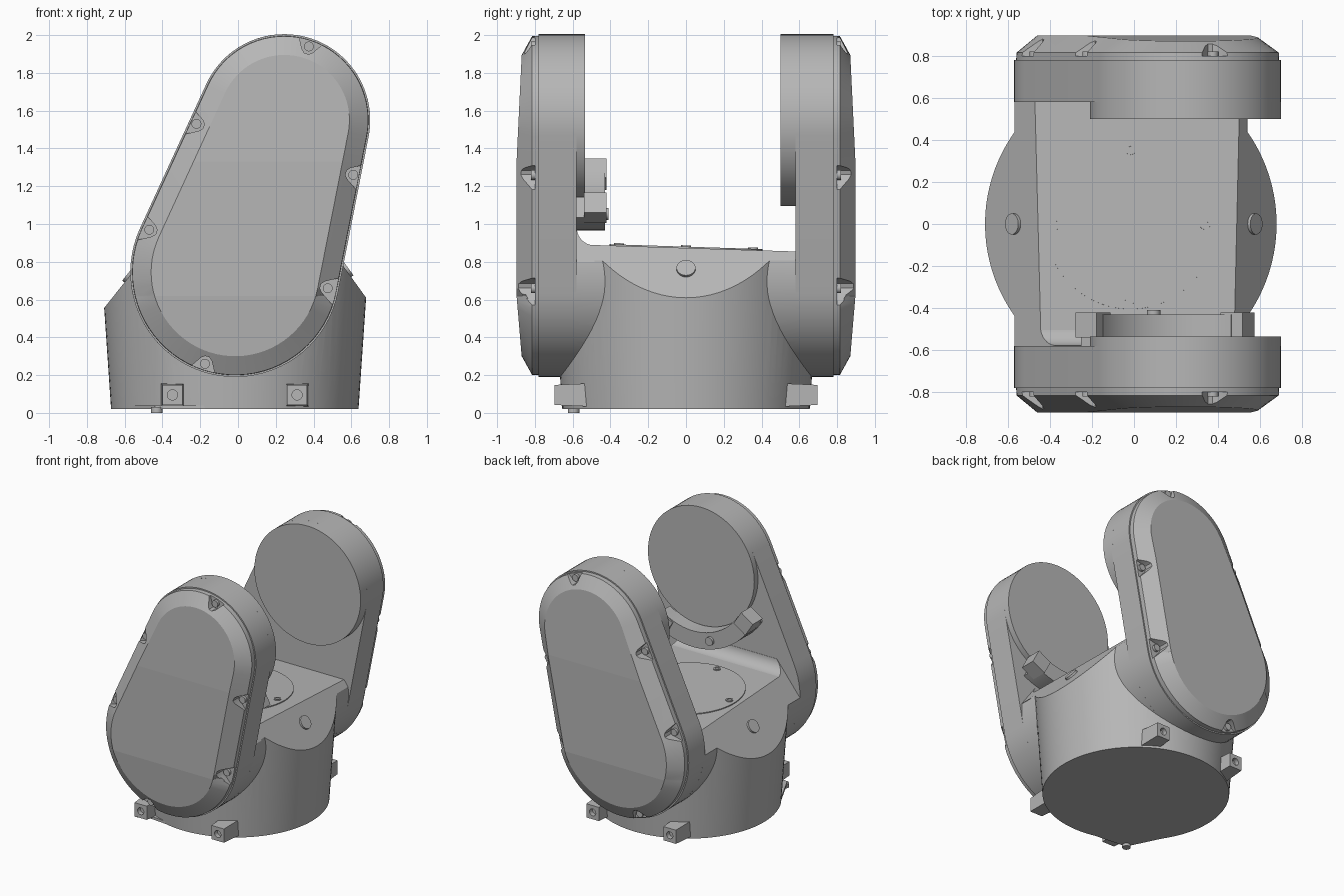
import bpy, bmesh
from math import pi, cos, sin, radians, hypot, atan2, acos
from mathutils import Vector, Matrix

if "Cube" in bpy.data.objects:
    bpy.data.objects.remove(bpy.data.objects["Cube"])

grey = bpy.data.materials.new("machine grey")
grey.use_nodes = True
grey.diffuse_color = (0.47, 0.47, 0.47, 1)
grey.node_tree.nodes["Principled BSDF"].inputs["Base Color"].default_value = grey.diffuse_color

LOW, LOW_R = Vector((-0.015, 0.745)), 0.555    # lower arm end (x, z)
TOP, TOP_R = Vector((0.245, 1.55)), 0.455      # upper arm end (x, z)
CX = -0.017


def activate(ob):
    bpy.ops.object.select_all(action="DESELECT")
    ob.select_set(True)
    bpy.context.view_layer.objects.active = ob


def smooth(ob, angle=20):
    activate(ob)
    bpy.ops.object.shade_smooth_by_angle(angle=radians(angle))


def finish(bm, name):
    bmesh.ops.recalc_face_normals(bm, faces=bm.faces)
    mesh = bpy.data.meshes.new(name)
    bm.to_mesh(mesh)
    bm.free()
    mesh.materials.append(grey)
    ob = bpy.data.objects.new(name, mesh)
    bpy.context.collection.objects.link(ob)
    smooth(ob)
    return ob


def boolean(ob, cutter, operation):
    mod = ob.modifiers.new("cut", "BOOLEAN")
    mod.operation, mod.object, mod.solver = operation, cutter, "EXACT"
    activate(ob)
    bpy.ops.object.modifier_apply(modifier=mod.name)
    bpy.data.objects.remove(cutter)
    smooth(ob)


def cylinder(name, centre, axis, r, depth, r2=None, sides=64):
    bm = bmesh.new()
    turn = Vector(axis).to_track_quat("Z", "Y").to_matrix().to_4x4()
    bmesh.ops.create_cone(bm, cap_ends=True, segments=sides, radius1=r, radius2=r2 or r,
                          depth=depth, matrix=Matrix.Translation(centre) @ turn)
    return finish(bm, name)


def loft(bm, rings):
    """Skin a list of (y, [(x, z), ...]) rings and close both ends."""
    loops = [[bm.verts.new((x, y, z)) for x, z in pts] for y, pts in rings]
    n = len(loops[0])
    for a, b in zip(loops, loops[1:]):
        for i in range(n):
            bm.faces.new((a[i], a[(i + 1) % n], b[(i + 1) % n], b[i]))
    bm.faces.new(loops[0])
    bm.faces.new(loops[-1])
    return loops


def prism(name, y0, y1, pts):
    bm = bmesh.new()
    loft(bm, [(y0, pts), (y1, pts)])
    return finish(bm, name)


def arc(c, r, a0, a1, n):
    return [(c[0] + r * cos(a0 + (a1 - a0) * i / n), c[1] + r * sin(a0 + (a1 - a0) * i / n))
            for i in range(n + 1)]


def arm_outline(inset=0):
    d = TOP - LOW
    phi, beta = atan2(d.y, d.x), acos((LOW_R - TOP_R) / d.length)
    return (arc(TOP, TOP_R - inset, phi - beta, phi + beta, 36)
            + arc(LOW, LOW_R - inset, phi + beta, phi + 2 * pi - beta, 40))


def bisect(bm, co, no, trim=False):
    cut = bmesh.ops.bisect_plane(bm, geom=bm.verts[:] + bm.edges[:] + bm.faces[:], dist=1e-5,
                                 plane_co=co, plane_no=no, clear_outer=trim)
    if trim:
        edges = [e for e in cut["geom_cut"] if isinstance(e, bmesh.types.BMEdge)]
        bmesh.ops.holes_fill(bm, edges=edges, sides=0)


# Base: tapered round foot merged with a cross drum, trimmed by sloping planes
base = cylinder("base", (CX, 0, 0.51), (0, 0, 1), 0.655, 0.98, 0.722, 96)
boolean(base, cylinder("cross_drum", (LOW.x, 0, LOW.y), (0, 1, 0), LOW_R, 1.2, sides=96), "UNION")
deck_normal = Vector((0, 0.032, 1)).normalized()
right_normal = Vector((1.39, 0, 1)).normalized()
left_normal = Vector((-1.26, 0, 1)).normalized()
bm = bmesh.new()
bm.from_mesh(base.data)
bisect(bm, (0, 0, 0.873), deck_normal, True)
bisect(bm, (0.57, 0, 0.76), right_normal, True)
bisect(bm, (-0.57, 0, 0.73), left_normal, True)
bmesh.ops.recalc_face_normals(bm, faces=bm.faces)
bm.to_mesh(base.data)
bm.free()
smooth(base)

# Deck plate with four screws, and a plug on each slope
cylinder("deck_plate", (CX, 0, 0.873), deck_normal, 0.405, 0.014, sides=96)
for i in range(4):
    x, y = 0.355 * cos(i * pi / 2), 0.355 * sin(i * pi / 2)
    z = 0.88 - 0.032 * y
    screw = cylinder("deck_screw", (CX + x, y, z), deck_normal, 0.026, 0.014, sides=24)
    boolean(screw, cylinder("socket", (CX + x, y, z + 0.012), deck_normal, 0.016, 0.02, sides=6),
            "DIFFERENCE")
cylinder("right_plug", (0.57, 0, 0.76), right_normal, 0.05, 0.03, sides=32)
cylinder("left_plug", (-0.57, 0, 0.73), left_normal, 0.05, 0.03, sides=32)

# Concave fillet between deck and front arm
bm = bmesh.new()
curve = [(-0.6, 0.8), (-0.6, 0.98)] + arc((-0.485, 0.98), 0.093, pi, 1.5 * pi, 10) + [(-0.485, 0.8)]
loops = [[bm.verts.new((x, y, z)) for y, z in curve] for x in (-0.6, 0.6)]
for i in range(len(curve)):
    j = (i + 1) % len(curve)
    bm.faces.new((loops[0][i], loops[0][j], loops[1][j], loops[1][i]))
for loop in loops:
    bm.faces.new(loop)
bisect(bm, (0.57, 0, 0.76), right_normal, True)
bisect(bm, (-0.57, 0, 0.73), left_normal, True)
finish(bm, "deck_fillet")

# Arms, covers, bearing faces and lugs for front (-1) and back (+1)
screws = [(0.375, 1.94), (-0.22, 1.53), (0.61, 1.26), (-0.47, 0.97), (0.475, 0.66), (-0.175, 0.26)]
for side, label, bearing_y in ((-1, "front", 0.535), (1, "back", 0.5)):
    prism(label + "_arm", side * 0.58, side * 0.78, arm_outline())
    cylinder(label + "_bearing", (TOP.x, side * (bearing_y + 0.6) / 2, TOP.y), (0, 1, 0),
             TOP_R, 0.6 - bearing_y, sides=80)

    # Cover with chamfered rim and gently folded outer panel
    bm = bmesh.new()
    loft(bm, [(side * 0.77, arm_outline(0.009)), (side * 0.815, arm_outline(0.011)),
              (side * 0.87, arm_outline(0.11))])
    for z in (0.62, 1.33):
        bisect(bm, (0, 0, z), (0, 0, 1))
    for v in bm.verts:
        if abs(v.co.y) > 0.869:
            z = v.co.z
            fall = max(0, (0.62 - z) / 0.32, (z - 1.33) / 0.56)
            v.co.y = side * (0.897 - 0.027 * fall)
    cover = finish(bm, label + "_cover")

    # Screw pockets around the rim
    bm = bmesh.new()
    seats = []
    for p in map(Vector, screws):
        d = TOP - LOW
        t = min(1, max(0, (p - LOW).dot(d) / d.length_squared))
        inward = (LOW + d * t - p).normalized()
        along = Vector((-inward.y, inward.x))
        pts = [p + along * u + inward * v
               for u, v in ((-0.085, -0.065), (-0.03, 0.025), (-0.012, 0.04),
                            (0.012, 0.04), (0.03, 0.025), (0.085, -0.065))]
        loft(bm, [(side * 0.8, pts), (side * 1.0, pts)])
        seats.append(p)
    boolean(cover, finish(bm, "pocket_cutter"), "DIFFERENCE")
    for poly in cover.data.polygons:
        if poly.area > 0.1:
            poly.use_smooth = False
    for p in seats:
        cylinder(label + "_cover_screw", (p.x, side * 0.805, p.y), (0, 1, 0), 0.026, 0.03, sides=20)

    # Mounting lugs with bolt holes
    for x in (CX - 0.33, CX + 0.33):
        def square(h):
            return [(x + a * h, 0.095 + b * h) for a, b in ((-1, -1), (1, -1), (1, 1), (-1, 1))]
        bm = bmesh.new()
        loft(bm, [(side * 0.5, square(0.062)), (side * 0.695, square(0.053))])
        lug = finish(bm, label + "_lug")
        boolean(lug, cylinder("hole", (x, side * 0.7, 0.095), (0, 1, 0), 0.027, 0.08, sides=24),
                "DIFFERENCE")

# Stop bracket: ring segment under the front bearing with two end blocks
prism("stop_ring", -0.59, -0.43, arc(TOP, 0.585, radians(-148), radians(-62), 24)
      + arc(TOP, 0.46, radians(-62), radians(-148), 24))
for deg in (-147, -62):
    a = radians(deg)
    out, along = Vector((cos(a), sin(a))), Vector((-sin(a), cos(a)))
    c = TOP + out * 0.525
    prism("stop_block", -0.54, -0.42, [c + out * u * 0.06 + along * v * 0.06
                                       for u, v in ((-1, -1), (1, -1), (1, 1), (-1, 1))])
a = radians(-107)
cylinder("stop_bolt", (TOP.x + 0.52 * cos(a), -0.425, TOP.y + 0.52 * sin(a)), (0, 1, 0),
         0.032, 0.03, sides=24)

# Locating tab under the front corner of the base
a = atan2(-0.6, -0.43)
bm = bmesh.new()
pts = [(CX + 0.65 * cos(a + s), 0.65 * sin(a + s)) for s in (-0.45, 0.45)] + [(-0.44, -0.61)]
loops = [[bm.verts.new((x, y, z)) for x, y in pts] for z in (0.02, 0.04)]
for i in range(3):
    j = (i + 1) % 3
    bm.faces.new((loops[0][i], loops[0][j], loops[1][j], loops[1][i]))
for loop in loops:
    bm.faces.new(loop)
finish(bm, "corner_tab")
cylinder("locating_pin", (-0.43, -0.595, 0.015), (0, 0, 1), 0.03, 0.03, sides=24)
